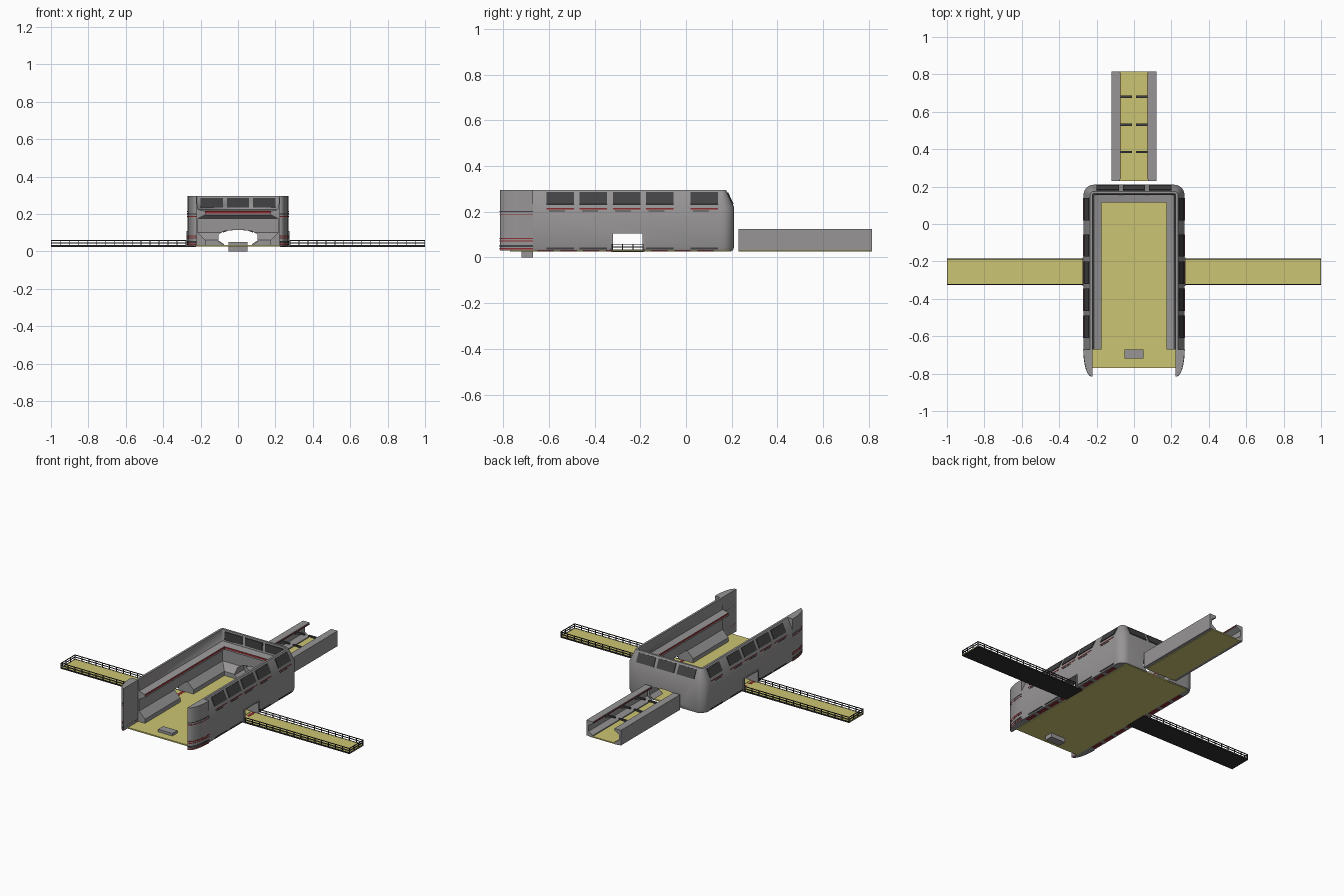
import bpy, bmesh, math
from mathutils import Vector, Matrix

cube = bpy.data.objects.get("Cube")
if cube:
    bpy.data.objects.remove(cube, do_unlink=True)


def material(name, rgb):
    m = bpy.data.materials.new(name)
    m.use_nodes = True
    m.diffuse_color = (*rgb, 1)
    m.node_tree.nodes["Principled BSDF"].inputs["Base Color"].default_value = (*rgb, 1)
    return m


GREY = material("hull grey", (0.31, 0.3, 0.3))
DARK = material("window charcoal", (0.055, 0.055, 0.058))
RAIL = material("rail black", (0.03, 0.03, 0.032))
DECK = material("deck yellow", (0.6, 0.56, 0.17))
RED = material("trim red", (0.27, 0.025, 0.03))


def finish(name, bm, *mats):
    bmesh.ops.recalc_face_normals(bm, faces=bm.faces[:])
    me = bpy.data.meshes.new(name)
    bm.to_mesh(me)
    bm.free()
    ob = bpy.data.objects.new(name, me)
    bpy.context.scene.collection.objects.link(ob)
    for m in mats:
        me.materials.append(m)
    return ob


def add_box(bm, lo, hi, turn=None):
    lo, hi = Vector(lo), Vector(hi)
    mat = Matrix.Translation((lo + hi) / 2)
    if turn:
        mat = mat @ turn
    bmesh.ops.create_cube(bm, size=1, matrix=mat @ Matrix.Diagonal((*(hi - lo), 1)))


def boxes(name, items, mat):
    bm = bmesh.new()
    for item in items:
        add_box(bm, *item)
    return finish(name, bm, mat)


def prism(name, pts, lo, hi, mat, along="y"):
    """Extrude an outline: (x, z) along y, or (x, y) along z."""
    bm = bmesh.new()
    place = (lambda a, b, t: (a, t, b)) if along == "y" else (lambda a, b, t: (a, b, t))
    face = bm.faces.new([bm.verts.new(place(a, b, lo)) for a, b in pts])
    geom = bmesh.ops.extrude_face_region(bm, geom=[face])["geom"]
    step = Vector(place(0, 0, hi - lo))
    bmesh.ops.translate(bm, vec=step, verts=[g for g in geom if isinstance(g, bmesh.types.BMVert)])
    return finish(name, bm, mat)


def smooth(ob):
    bpy.ops.object.select_all(action="DESELECT")
    ob.select_set(True)
    bpy.context.view_layer.objects.active = ob
    bpy.ops.object.shade_smooth_by_angle(angle=math.radians(30))


def cut(ob, cutter):
    mod = ob.modifiers.new("opening", "BOOLEAN")
    mod.operation, mod.solver, mod.object = "DIFFERENCE", "EXACT", cutter
    bpy.context.view_layer.objects.active = ob
    bpy.ops.object.modifier_apply(modifier=mod.name)
    bpy.data.objects.remove(cutter, do_unlink=True)


# Hall walls: one profile swept round a U with rounded outer corners
CORE, SHIFT, FRONT = 0.215, 0.06, -0.67
profile = [(0.265, 0.03), (0.27, 0.045), (0.27, 0.22), (0.235, 0.295), (0.222, 0.295),
           (0.215, 0.225), (0.175, 0.215), (0.175, 0.203), (0.175, 0.195), (0.215, 0.175),
           (0.215, 0.10), (0.175, 0.06), (0.175, 0.03)]
RED_SEGMENT = 6


def ring(side, angle):
    pts = []
    for d, z in profile:
        r = max(d - CORE, 0)
        c = min(d, CORE)
        y = FRONT if angle is None else c - SHIFT + r * math.sin(angle)
        x = d if angle is None else c + r * math.cos(angle)
        pts.append((side * x, y, z))
    return pts


arc = [math.pi / 2 * i / 6 for i in range(7)]
stations = [ring(1, None)] + [ring(1, a) for a in arc]
stations += [ring(-1, a) for a in reversed(arc)] + [ring(-1, None)]
bm = bmesh.new()
rings = [[bm.verts.new(p) for p in s] for s in stations]
n = len(profile)
for a, b in zip(rings, rings[1:]):
    for i in range(n):
        j = (i + 1) % n
        bm.faces.new((a[i], a[j], b[j], b[i])).material_index = int(i == RED_SEGMENT)
bm.faces.new(rings[0])
bm.faces.new(rings[-1])
bmesh.ops.remove_doubles(bm, verts=bm.verts[:], dist=1e-5)
hall = finish("hall_walls", bm, GREY, RED)
cut(hall, boxes("side_door_cutter", [((-0.4, -0.32, 0.01), (0.4, -0.19, 0.105))], GREY))
door = [(0.075, 0.01), (0.075, 0.03), (0.105, 0.055), (0.105, 0.09), (0.075, 0.108), (0.02, 0.115)]
door += [(-x, z) for x, z in reversed(door)]
cut(hall, prism("back_door_cutter", door, 0.05, 0.3, GREY))
smooth(hall)

# Hall floor and front step
boxes("hall_floor", [((-0.225, -0.77, 0.026), (0.225, 0.2, 0.034))], DECK)
boxes("front_step", [((-0.05, -0.72, 0), (0.05, -0.67, 0.05))], GREY)

# Curved front fins with trim bands
for side, label in ((1, "left"), (-1, "right")):
    def fin_outline(grow):
        pts = [(0.222, FRONT), (0.222, -0.815)]
        for i in range(9):
            a = math.pi / 2 * i / 8
            pts.append((0.226 + (0.044 + grow) * math.sin(a), FRONT - (0.145 + grow) * math.cos(a)))
        return [(side * x, y) for x, y in pts]

    smooth(prism(label + "_fin", fin_outline(0), 0.03, 0.295, GREY, "z"))
    for k, (z, h, m) in enumerate([(0.035, 0.006, RED), (0.045, 0.01, DARK), (0.07, 0.004, RED),
                                   (0.08, 0.006, RED), (0.185, 0.004, RED), (0.198, 0.005, DARK)]):
        prism(f"{label}_fin_band_{k + 1}", fin_outline(0.0015), z, z + h, m, "z")

# Sloping windows along the sides and the back
tilt = math.atan2(0.035, 0.075)
side_starts = (-0.61, -0.465, -0.32, -0.175, 0.02)
side_windows, trim_dark, trim_red = [], [], []
for s in (1, -1):
    for y in side_starts:
        side_windows.append(((s * 0.2525 - 0.004, y, 0.23), (s * 0.2525 + 0.004, y + 0.12, 0.287),
                             Matrix.Rotation(-s * tilt, 4, "Y")))
        # Broken trim lines on the outer wall
        x0, x1 = sorted((s * 0.268, s * 0.2715))
        trim_red.append(((x0, y, 0.211), (x1, y + 0.12, 0.216)))
        trim_dark.append(((x0, y + 0.01, 0.201), (x1, y + 0.08, 0.206)))
        if y != side_starts[2]:
            trim_dark.append(((x0, y, 0.036), (x1, y + 0.12, 0.043)))
boxes("side_windows", side_windows, DARK)
boxes("outer_trim_dark", trim_dark, DARK)
boxes("outer_trim_red", trim_red, RED)
back_windows, inner_windows = [], []
for x in (-0.14, 0, 0.14):
    back_windows.append(((x - 0.06, 0.1885, 0.23), (x + 0.06, 0.1965, 0.287),
                         Matrix.Rotation(tilt, 4, "X")))
    inner_windows.append(((x - 0.06, 0.154, 0.235), (x + 0.06, 0.16, 0.285)))
boxes("back_windows", back_windows, DARK)
boxes("inner_back_windows", inner_windows, DARK)

# Underside trim blocks between floor edge and hull
under = []
for s in (1, -1):
    x0, x1 = sorted((s * 0.235, s * 0.255))
    under += [((x0, -0.65 + i * 0.1, 0.027), (x1, -0.58 + i * 0.1, 0.032)) for i in range(8)]
boxes("underside_trim", under, RED)

# Rear corridor: floor, channel walls, split roof beams
boxes("corridor_floor", [((-0.1, 0.23, 0.027), (0.1, 0.815, 0.034))], DECK)
channel = [(0.12, 0.03), (0.12, 0.125), (0.075, 0.125), (0.075, 0.112), (0.105, 0.095),
           (0.105, 0.058), (0.075, 0.04), (0.075, 0.03)]
beam = [(0.08, 0.1), (0.08, 0.122), (0.012, 0.122), (0.012, 0.114), (0.05, 0.112)]
for s, label in ((1, "left"), (-1, "right")):
    prism(label + "_corridor_wall", [(s * x, z) for x, z in channel], 0.23, 0.815, GREY)
    x0, x1 = sorted((s * 0.073, s * 0.077))
    boxes(label + "_corridor_trim", [((x0, 0.24, 0.116), (x1, 0.81, 0.121))], RED)
    for k, y in enumerate((0.385, 0.53, 0.68)):
        prism(f"{label}_corridor_beam_{k + 1}", [(s * x, z) for x, z in beam],
              y - 0.006, y + 0.006, DARK)

# Side gangways with railings
T = 0.002
Y0, Y1 = -0.323, -0.187
for s, label in ((1, "left"), (-1, "right")):
    def span(a, b):
        return sorted((s * a, s * b))

    a, b = span(0.225, 1)
    boxes(label + "_gangway_deck", [((a, Y0, 0.028), (b, Y1, 0.0315))], DECK)
    boxes(label + "_gangway_base", [((a, Y0 - T, 0.024), (b, Y1 + T, 0.028))], RAIL)
    rails = []
    a, b = span(0.275, 1)
    e0, e1 = span(0.996, 1)
    for z in (0.031, 0.045, 0.058):
        rails += [((a, y - T, z - T), (b, y + T, z + T)) for y in (Y0, Y1)]
        rails.append(((e0, Y0, z - T), (e1, Y1, z + T)))
    for i in range(16):
        x = s * (0.278 + 0.048 * i)
        rails += [((x - T, y - T, 0.028), (x + T, y + T, 0.058)) for y in (Y0, Y1)]
    rails += [((e0, y - T, 0.028), (e1, y + T, 0.058)) for y in (-0.278, -0.232)]
    boxes(label + "_gangway_railing", rails, RAIL)
    # Frame round the side door
    a, b = span(0.268, 0.275)
    boxes(label + "_door_frame", [((a, Y0 - 0.008, 0.03), (b, -0.32, 0.11)),
                                  ((a, -0.19, 0.03), (b, Y1 + 0.008, 0.11)),
                                  ((a, Y0 - 0.008, 0.105), (b, Y1 + 0.008, 0.11))], GREY)
